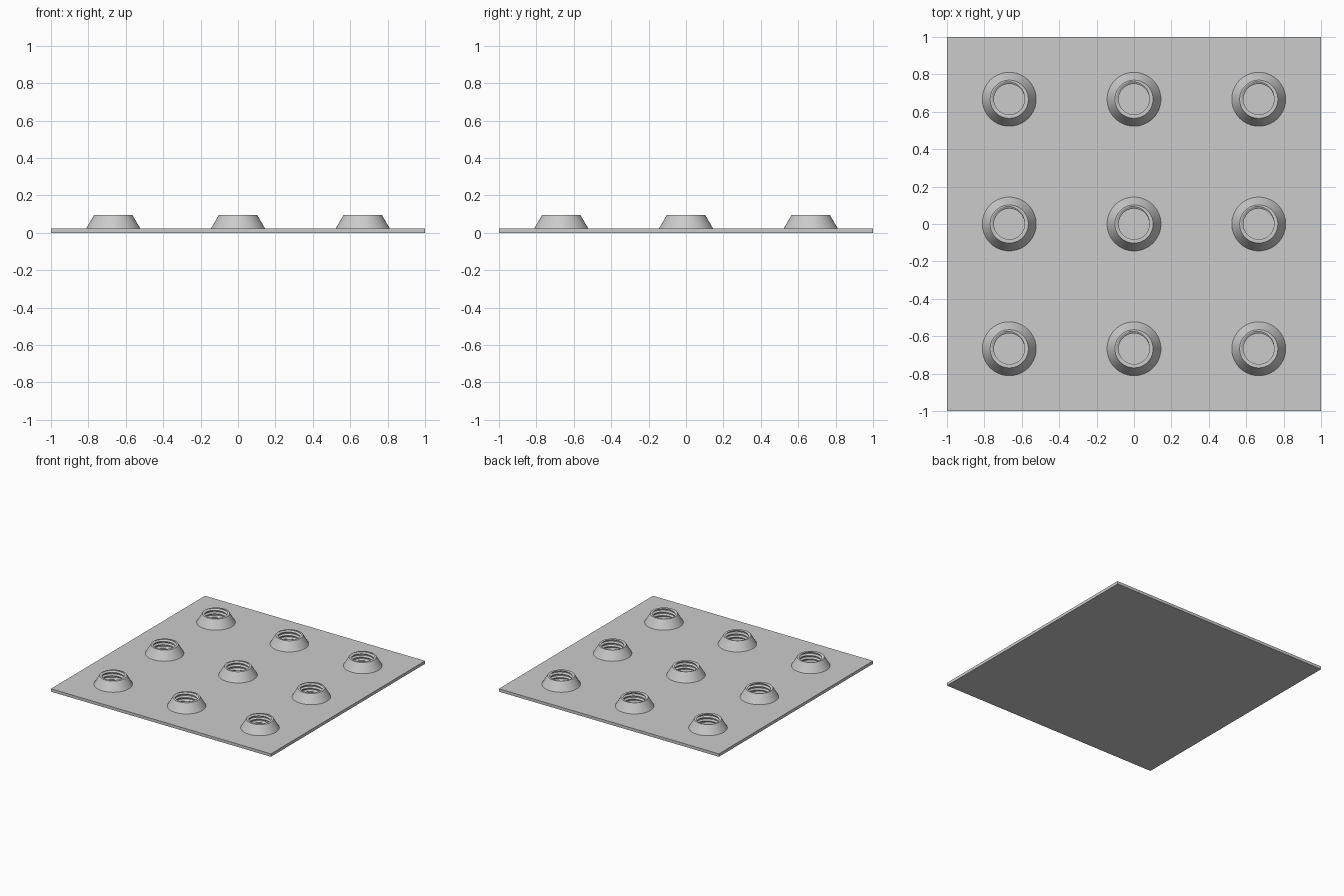
import bpy, bmesh, math

cube = bpy.data.objects.get("Cube")
if cube:
    bpy.data.objects.remove(cube, do_unlink=True)

PLATE_TOP, RIM_TOP = 0.024, 0.096
FOOT_R, RIM_R, ROOT_R, CREST_R = 0.144, 0.102, 0.096, 0.082
PITCH, SIDES, SPACING = 0.028, 72, 0.667

grey = bpy.data.materials.new("plain grey")
grey.use_nodes = True
colour = (0.6, 0.6, 0.6, 1)
grey.diffuse_color = colour
grey.node_tree.nodes["Principled BSDF"].inputs["Base Color"].default_value = colour


def add_object(name, mesh, location=(0, 0, 0)):
    obj = bpy.data.objects.new(name, mesh)
    obj.location = location
    bpy.context.collection.objects.link(obj)
    return obj


def thread_radius(phase):
    """Trapezoid thread: root, ramp, crest, ramp."""
    ramp = abs(phase % 1 - 0.5) * 2
    return CREST_R + (ROOT_R - CREST_R) * min(max((ramp - 0.2) / 0.6, 0), 1)


# Flat base plate
bm = bmesh.new()
bmesh.ops.create_cube(bm, size=1)
bmesh.ops.scale(bm, vec=(2, 2, PLATE_TOP), verts=bm.verts)
bmesh.ops.translate(bm, vec=(0, 0, PLATE_TOP / 2), verts=bm.verts)
plate_mesh = bpy.data.meshes.new("base_plate")
bm.to_mesh(plate_mesh)
bm.free()
plate_mesh.materials.append(grey)
add_object("base_plate", plate_mesh)

# Conical socket: outer slope, flat rim, then a helical internal thread
bm = bmesh.new()
corners = (0.1, 0.4, 0.6, 0.9)
columns = []
for i in range(SIDES):
    turn = i / SIDES
    c, s = math.cos(turn * math.tau), math.sin(turn * math.tau)
    profile = [(FOOT_R, PLATE_TOP), (RIM_R, RIM_TOP), (thread_radius(RIM_TOP / PITCH - turn), RIM_TOP)]
    for k in range(4, -2, -1):
        for corner in reversed(corners):
            z = min(max((k + corner + turn) * PITCH, PLATE_TOP), RIM_TOP)
            profile.append((thread_radius(z / PITCH - turn), z))
    profile.append((thread_radius(PLATE_TOP / PITCH - turn), PLATE_TOP))
    columns.append([bm.verts.new((r * c, r * s, z)) for r, z in profile])

# The last column joins the first one thread turn lower
for i in range(SIDES):
    a, b = columns[i], columns[(i + 1) % SIDES]
    wrap = i == SIDES - 1
    shift = len(corners) if wrap else 0
    for j in range(len(a) - 1):
        ja, jb = j, j
        if wrap and j >= 2:
            jb = max(j - shift, 2)
            nb = max(j + 1 - shift, 2)
        else:
            nb = j + 1
        loop = [a[ja], b[jb], b[nb], a[ja + 1]]
        loop = list(dict.fromkeys(loop))
        if len(loop) >= 3:
            bm.faces.new(loop)
    if wrap:
        for j in range(len(b) - 1 - shift, len(b) - 1):
            bm.faces.new((a[-1], b[j], b[j + 1]))
bmesh.ops.remove_doubles(bm, verts=bm.verts, dist=0.00002)
bmesh.ops.dissolve_degenerate(bm, edges=bm.edges, dist=0.00002)
socket_mesh = bpy.data.meshes.new("threaded_socket")
bm.to_mesh(socket_mesh)
bm.free()
socket_mesh.materials.append(grey)

# Three by three sockets sharing one mesh
for row in (-1, 0, 1):
    for col in (-1, 0, 1):
        add_object(f"threaded_socket_{row + 2}_{col + 2}", socket_mesh,
                   (col * SPACING, row * SPACING, 0))

# Smooth the curved walls while keeping rim and thread edges sharp
socket_mesh.shade_smooth()
socket_mesh.set_sharp_from_angle(angle=math.radians(25))
